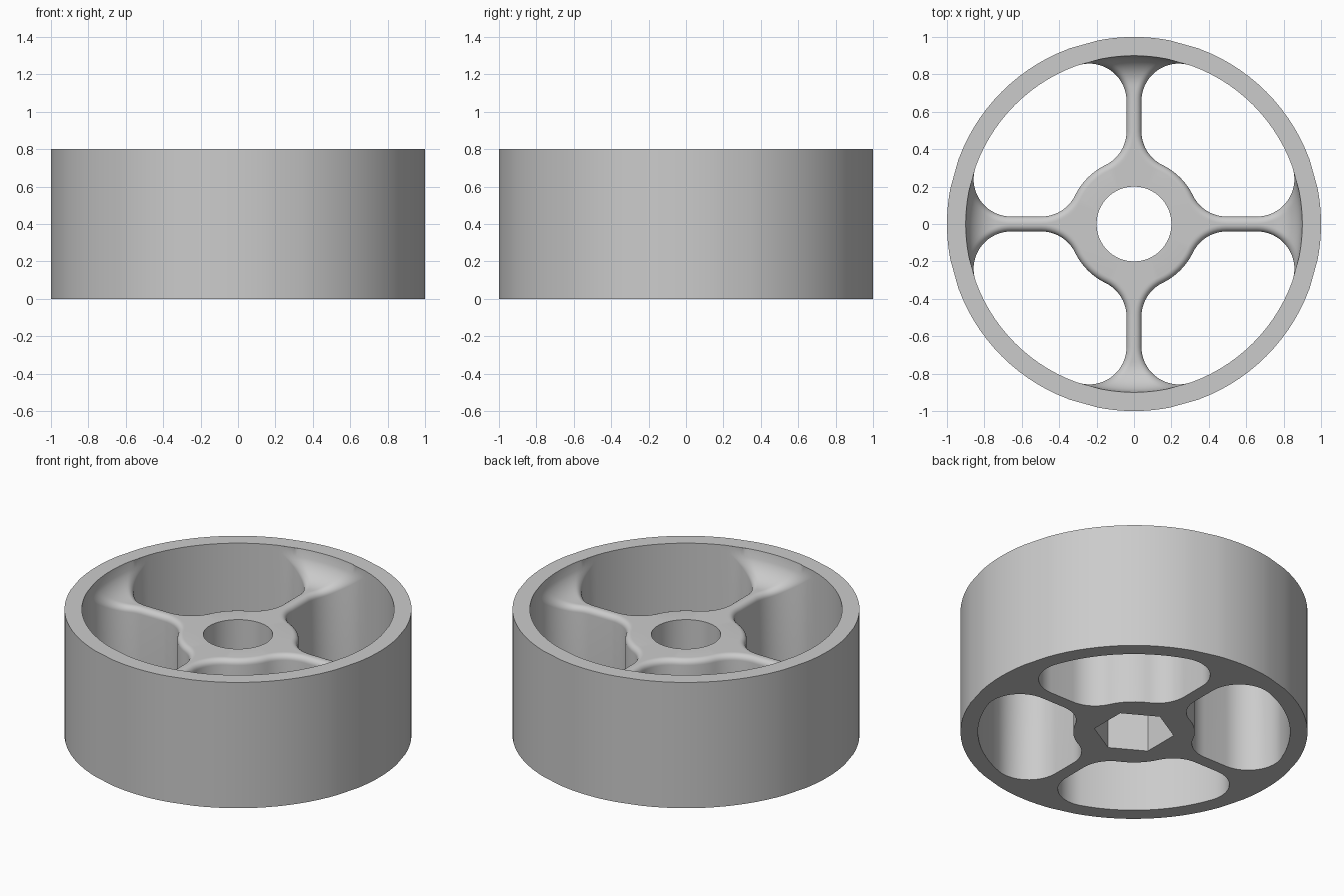
import bpy, bmesh
from math import sin, cos, acos, asin, atan2, hypot, sqrt, pi, radians

old = bpy.data.objects.get("Cube")
if old:
    bpy.data.objects.remove(old)

# Main dimensions
HEIGHT, RIM_OUT, RIM_IN = 0.8, 1.0, 0.9
HUB_R, HUB_TOP, BORE_R = 0.35, 0.64, 0.2
SPOKE, FILLET, ROUND = 0.04, 0.2, 0.035
DISH = HEIGHT - HUB_TOP
DIAG = pi / 4

# Fillet centres in plan: spoke to hub, and spoke to rim
cy = SPOKE + FILLET
hub_c = (sqrt((HUB_R + FILLET) ** 2 - cy ** 2), cy)
rim_c = (sqrt((RIM_IN - FILLET) ** 2 - cy ** 2), cy)
hub_a = atan2(cy, hub_c[0])
rim_a = atan2(cy, rim_c[0])


def polar(r, a, c=(0, 0)):
    return (c[0] + r * cos(a), c[1] + r * sin(a))


def steps(a, b, n):
    return [a + (b - a) * i / n for i in range(n + 1)]


def floor_z(p):
    """Height of the dished top, which sweeps up to the rim."""
    s = min(max(hypot(*p) - (RIM_IN - DISH), 0), DISH)
    return HEIGHT - sqrt(max(DISH ** 2 - s ** 2, 0))


def hub_arc(d):
    return [polar(HUB_R - d, a) for a in steps(DIAG, hub_a, 6)]


def spoke_side(d):
    """Spoke edge from hub to rim, moved inwards by d."""
    rho, k = FILLET + d, RIM_IN - FILLET
    beta = acos(min(1, (RIM_IN ** 2 - k ** 2 - rho ** 2) / (2 * k * rho)))
    near = [polar(rho, a, hub_c) for a in steps(hub_a + pi, 1.5 * pi, 10)]
    far = [polar(rho, a, rim_c) for a in steps(1.5 * pi, 2 * pi + rim_a - beta, 18)]
    return near + far


def at(points, z):
    return [(x, y, z) for x, y in points]


bm = bmesh.new()


def skin(rows):
    """Add an eighth of a surface and its seven mirror images."""
    for sx in (1, -1):
        for sy in (1, -1):
            for swap in (False, True):
                grid = []
                for row in rows:
                    pts = [(y, x, z) if swap else (x, y, z) for x, y, z in row]
                    grid.append([bm.verts.new((sx * x, sy * y, z)) for x, y, z in pts])
                for a, b in zip(grid, grid[1:]):
                    for i in range(len(a) - 1):
                        bm.faces.new((a[i], a[i + 1], b[i + 1], b[i]))


# Pocket wall with a rounded top edge along hub and spoke
base = hub_arc(0) + spoke_side(0)
rows = [at(base, 0)]
for phi in steps(0, pi / 2, 6):
    d = ROUND * (1 - cos(phi))
    drop = ROUND * (1 - sin(phi))
    rows.append([(p[0], p[1], floor_z(p) - drop) for p in hub_arc(d) + spoke_side(d)])
skin(rows)
ends = [row[-1] for row in rows[1:]]
end_a = atan2(ends[-1][1], ends[-1][0])

# Angles shared by the rim surfaces
pad = steps(0, end_a, 4)
wall = steps(rim_a, DIAG, 7)
around = pad + wall

# Inner rim wall, and the piece beside each spoke end
skin([at([polar(RIM_IN, a) for a in wall], z) for z in (0, HEIGHT - ROUND, HEIGHT)])
corner = (*polar(RIM_IN, rim_a), HEIGHT)
skin([ends, [corner] * len(ends)])

# Rim top, outside and underside
skin([at([polar(r, a) for a in around], z)
      for r, z in ((RIM_IN, HEIGHT), (RIM_OUT, HEIGHT), (RIM_OUT, 0), (RIM_IN, 0))])

# Top and underside of spokes and hub
for d, shares, top in ((ROUND, [a / end_a for a in pad], True),
                       (0, [a / rim_a for a in pad] + [1], False)):
    rows = []
    for p in spoke_side(d):
        r, a = hypot(*p), atan2(p[1], p[0])
        rows.append(at([polar(r, a * s) for s in shares], floor_z(p) if top else 0))
    skin(rows)
    z = HUB_TOP if top else 0
    edge = rows[0] + at(hub_arc(d)[::-1], z)[1:]
    skin([edge, [(0, 0, z)] * len(edge)])

bmesh.ops.remove_doubles(bm, verts=bm.verts, dist=0.00005)
bmesh.ops.dissolve_degenerate(bm, edges=bm.edges, dist=0.00001)
bmesh.ops.recalc_face_normals(bm, faces=bm.faces)
mesh = bpy.data.meshes.new("spoked_wheel")
bm.to_mesh(mesh)
bm.free()
wheel = bpy.data.objects.new("spoked_wheel", mesh)
bpy.context.collection.objects.link(wheel)

grey = bpy.data.materials.new("plain_grey")
grey.use_nodes = True
colour = (0.6, 0.6, 0.6, 1)
grey.diffuse_color = colour
grey.node_tree.nodes["Principled BSDF"].inputs["Base Color"].default_value = colour
mesh.materials.append(grey)


def cut(name, sides, radius, low, high):
    """Drill a prism along the axle."""
    bpy.ops.mesh.primitive_cylinder_add(vertices=sides, radius=radius, depth=high - low,
                                        location=(0, 0, (low + high) / 2))
    cutter = bpy.context.object
    cutter.name = name
    cutter.hide_render = True
    cutter.data.materials.append(grey)
    mod = wheel.modifiers.new(name, 'BOOLEAN')
    mod.operation = 'DIFFERENCE'
    mod.solver = 'EXACT'
    mod.object = cutter
    bpy.context.view_layer.objects.active = wheel
    bpy.ops.object.modifier_apply(modifier=name)
    bpy.data.objects.remove(cutter)


# Round bore above, hexagonal socket (corners towards front and back) below
cut("axle_bore", 64, BORE_R, -0.2, 1)
cut("hex_socket", 6, 0.232, -0.1, 0.4)

bpy.ops.object.select_all(action='DESELECT')
wheel.select_set(True)
bpy.context.view_layer.objects.active = wheel
bpy.ops.object.shade_smooth_by_angle(angle=radians(30))
